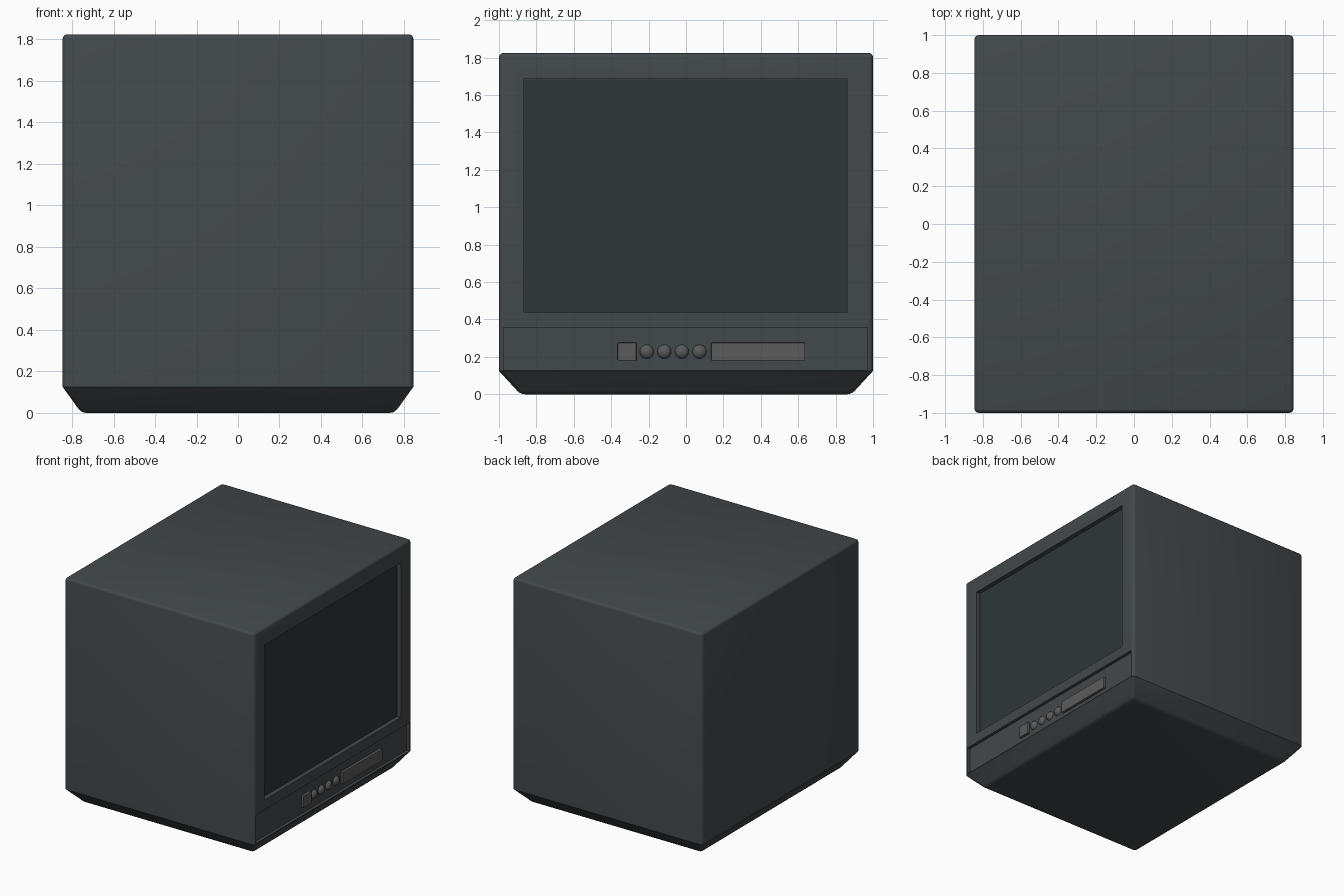
import bpy, bmesh
from mathutils import Matrix

if "Cube" in bpy.data.objects:
    bpy.data.objects.remove(bpy.data.objects["Cube"])


def material(name, rgb):
    m = bpy.data.materials.new(name)
    m.diffuse_color = (*rgb, 1)
    m.use_nodes = True
    m.node_tree.nodes["Principled BSDF"].inputs["Base Color"].default_value = m.diffuse_color
    return m


CASE = material("case_grey", (0.055, 0.065, 0.071))
GLASS = material("dark_glass", (0.026, 0.037, 0.040))
BUTTON = material("button_grey", (0.105, 0.105, 0.105))


def make(name, bm, mat):
    bmesh.ops.recalc_face_normals(bm, faces=bm.faces)
    mesh = bpy.data.meshes.new(name)
    bm.to_mesh(mesh)
    bm.free()
    mesh.materials.append(mat)
    ob = bpy.data.objects.new(name, mesh)
    bpy.context.collection.objects.link(ob)
    return ob


def box(name, lo, hi, mat, bevel=0):
    bm = bmesh.new()
    size = [b - a for a, b in zip(lo, hi)]
    mid = [(a + b) / 2 for a, b in zip(lo, hi)]
    bmesh.ops.create_cube(bm, size=1, matrix=Matrix.Translation(mid) @ Matrix.Diagonal((*size, 1)))
    if bevel:
        bmesh.ops.bevel(bm, geom=bm.edges[:], offset=bevel, segments=2, profile=0.5, affect='EDGES')
    return make(name, bm, mat)


def apply(ob):
    bpy.ops.object.select_all(action='DESELECT')
    bpy.context.view_layer.objects.active = ob
    ob.select_set(True)
    for m in ob.modifiers[:]:
        bpy.ops.object.modifier_apply(modifier=m.name)
    bpy.ops.object.shade_smooth_by_angle(angle=0.52)


# Cabinet: straight upper body on a tapered base, lofted from three rectangles
bm = bmesh.new()
rings = [[bm.verts.new((sx * x, sy * y, z)) for sx, sy in ((-1, -1), (1, -1), (1, 1), (-1, 1))]
         for x, y, z in ((0.755, 0.885, 0), (0.845, 1.0, 0.125), (0.845, 1.0, 1.825))]
for a, b in zip(rings, rings[1:]):
    for i in range(4):
        j = (i + 1) % 4
        bm.faces.new((a[i], a[j], b[j], b[i]))
bm.faces.new(rings[0])
bm.faces.new(rings[-1])
cabinet = make("cabinet", bm, CASE)
bev = cabinet.modifiers.new("rounding", 'BEVEL')
bev.width, bev.segments = 0.022, 3
bev.limit_method, bev.angle_limit = 'ANGLE', 0.785

# Recesses for the screen and the control panel
cutters = [box("screen_cutter", (0.805, -0.867, 0.44), (1.0, 0.863, 1.685), CASE),
           box("panel_cutter", (0.82, -0.975, 0.13), (1.0, 0.97, 0.358), CASE)]
for c in cutters:
    c.hide_render = True
    cut = cabinet.modifiers.new(c.name, 'BOOLEAN')
    cut.operation, cut.solver, cut.object = 'DIFFERENCE', 'EXACT', c
apply(cabinet)
for c in cutters:
    bpy.data.objects.remove(c)

# Screen glass
box("screen", (0.79, -0.866, 0.441), (0.81, 0.862, 1.684), GLASS)

# Power button and sensor cover
box("power_button", (0.81, -0.365, 0.18), (0.84, -0.265, 0.276), BUTTON, 0.004)
box("sensor_cover", (0.81, 0.135, 0.18), (0.84, 0.637, 0.276), BUTTON, 0.004)

# Four domed buttons
for i in range(4):
    bm = bmesh.new()
    bmesh.ops.create_uvsphere(bm, u_segments=20, v_segments=12, radius=0.038,
                              matrix=Matrix.Translation((0.815, -0.21 + i * 0.094, 0.228))
                              @ Matrix.Diagonal((0.75, 1, 1, 1)) @ Matrix.Rotation(1.5708, 4, 'Y'))
    apply(make(f"round_button_{i + 1}", bm, BUTTON))
